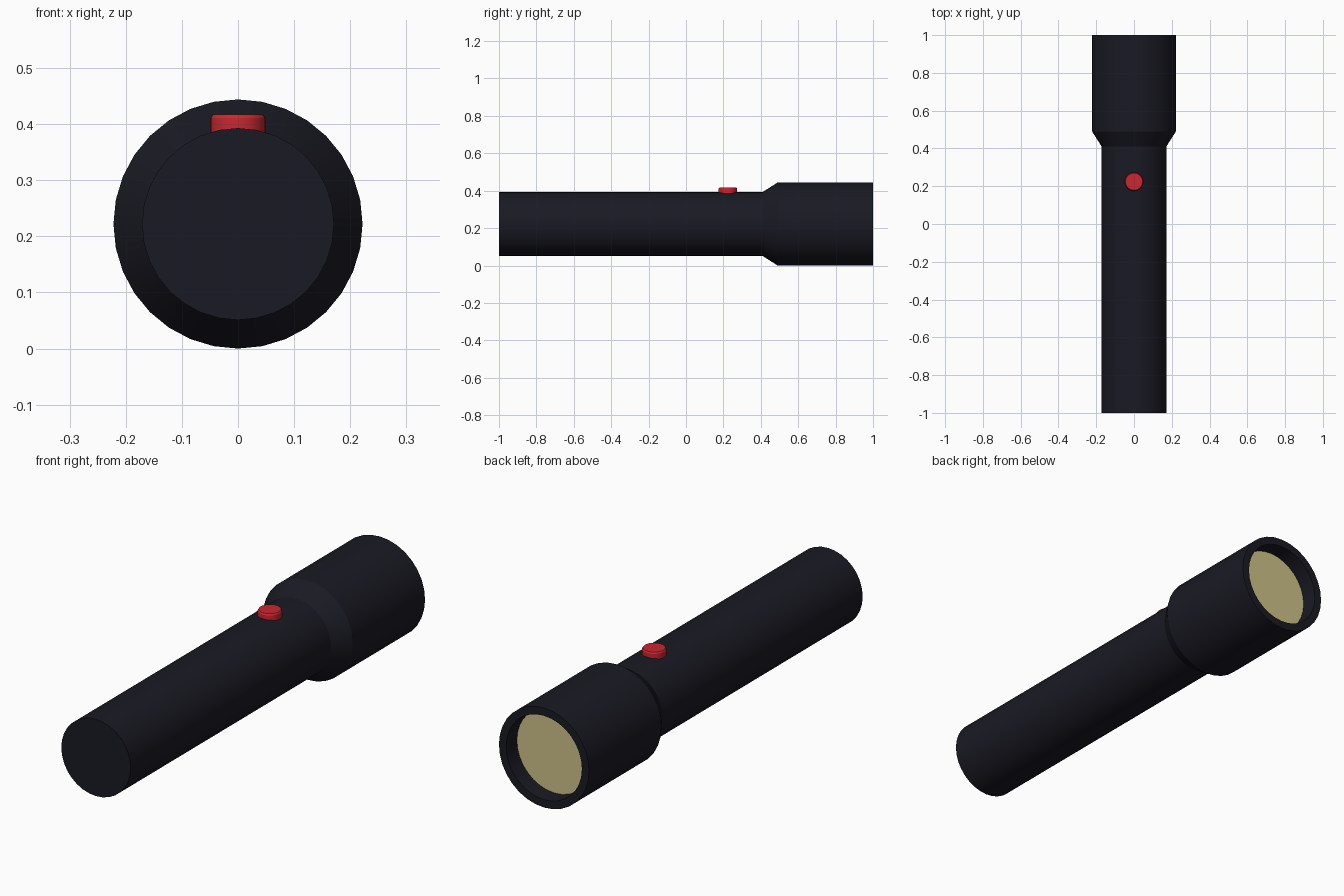
import bpy, bmesh, math
from mathutils import Matrix

if "Cube" in bpy.data.objects:
    bpy.data.objects.remove(bpy.data.objects["Cube"])

AXIS_Z = 0.222


def material(name, color):
    m = bpy.data.materials.new(name)
    m.diffuse_color = (*color, 1)
    m.use_nodes = True
    m.node_tree.nodes["Principled BSDF"].inputs["Base Color"].default_value = m.diffuse_color
    return m


def lathe(name, profile, mat, matrix, segments=32):
    """Revolve (radius, height) points about local z; radius 0 closes the end."""
    bm = bmesh.new()
    rings = []
    for r, h in profile:
        if r == 0:
            rings.append([bm.verts.new((0, 0, h))])
        else:
            rings.append([bm.verts.new((r * math.cos(a), r * math.sin(a), h))
                          for a in (2 * math.pi * i / segments for i in range(segments))])
    for lo, hi in zip(rings, rings[1:]):
        for i in range(segments):
            j = (i + 1) % segments
            quad = [lo[i % len(lo)], lo[j % len(lo)], hi[j % len(hi)], hi[i % len(hi)]]
            bm.faces.new(list(dict.fromkeys(quad)))
    bm.transform(matrix)
    bmesh.ops.recalc_face_normals(bm, faces=bm.faces)
    mesh = bpy.data.meshes.new(name)
    bm.to_mesh(mesh)
    bm.free()
    mesh.materials.append(mat)
    obj = bpy.data.objects.new(name, mesh)
    bpy.context.collection.objects.link(obj)
    bpy.ops.object.select_all(action='DESELECT')
    obj.select_set(True)
    bpy.context.view_layer.objects.active = obj
    bpy.ops.object.shade_smooth_by_angle(angle=math.radians(25))
    return obj


black = material("black_casing", (0.010, 0.010, 0.017))
red = material("red_button", (0.60, 0.02, 0.03))
cream = material("cream_lens", (0.62, 0.54, 0.25))

# Local z becomes world +y along the torch axis
along_y = Matrix.Translation((0, 0, AXIS_Z)) @ Matrix.Rotation(-math.pi / 2, 4, 'X')

# Casing: handle, flared collar, head and recessed opening
lathe("casing", [(0, -1), (0.171, -1), (0.171, 0.41), (0.222, 0.49), (0.222, 1),
                 (0.187, 1), (0.187, 0.915), (0, 0.915)], black, along_y)

# Lens disc set inside the head
lathe("lens", [(0, 0.916), (0.186, 0.916), (0.186, 0.925), (0, 0.925)], cream, along_y)

# Switch button on top of the handle
lathe("switch_button", [(0, 0.37), (0.049, 0.37), (0.049, 0.411), (0.045, 0.417), (0, 0.417)],
      red, Matrix.Translation((0, 0.224, 0)))
